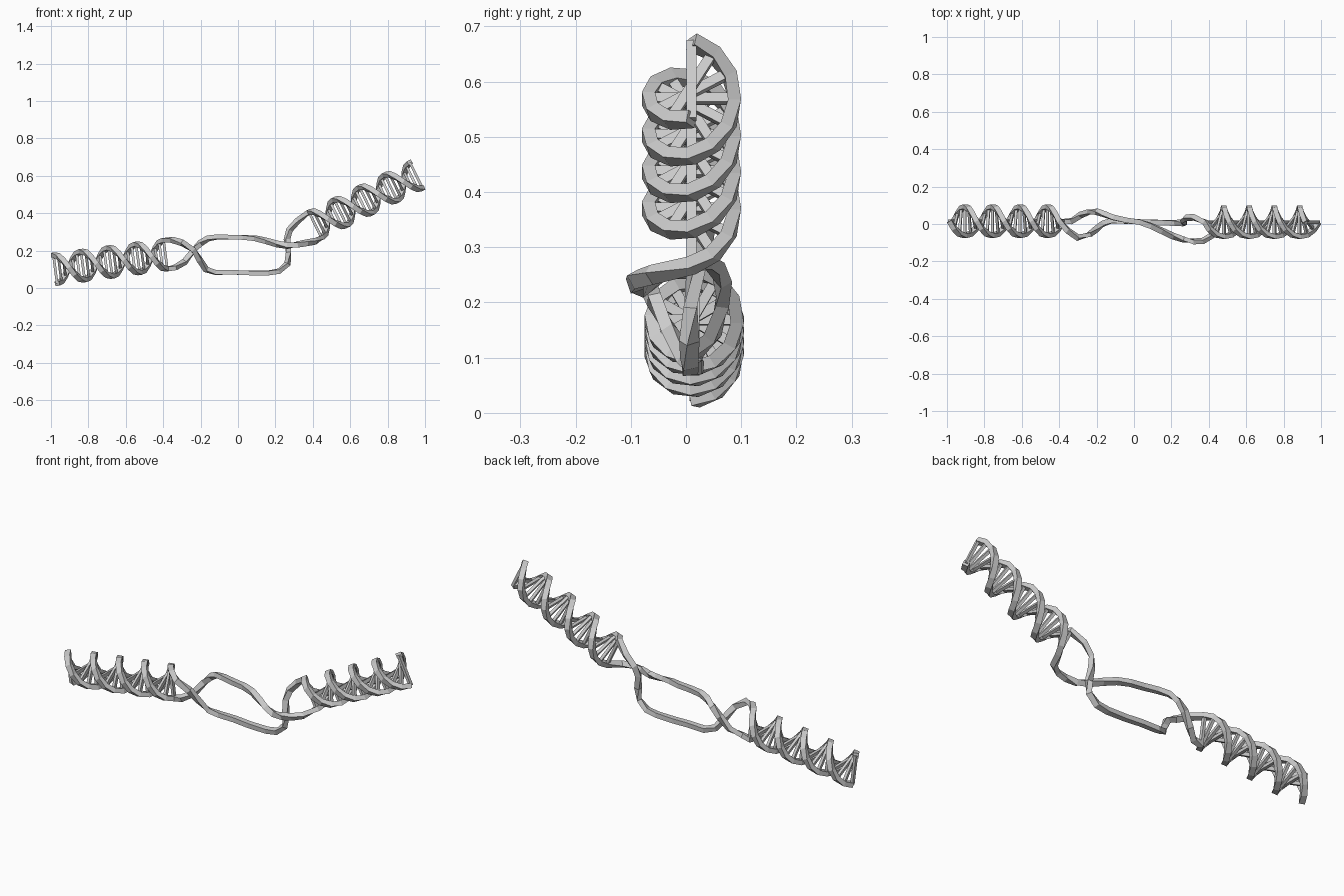
import bpy, bmesh, math
from mathutils import Vector

if "Cube" in bpy.data.objects:
    bpy.data.objects.remove(bpy.data.objects["Cube"])

R = 0.078          # radius to strand centre
HALF_TURNS = 4
STEPS = 6          # rungs per half turn


def sweep(bm, path, sides, w, t):
    """Sweep a flat-faced four-sided bar along path; sides give the t direction."""
    rings = []
    for i, p in enumerate(path):
        tan = (path[min(i + 1, len(path) - 1)] - path[max(i - 1, 0)]).normalized()
        n = (sides[i] - tan * sides[i].dot(tan)).normalized()
        b = tan.cross(n)
        rings.append([bm.verts.new(p + n * t * su / 2 + b * w * sv / 2)
                      for su, sv in ((1, 1), (-1, 1), (-1, -1), (1, -1))])
    for r0, r1 in zip(rings, rings[1:]):
        for k in range(4):
            bm.faces.new((r0[k], r0[(k + 1) % 4], r1[(k + 1) % 4], r1[k]))
    bm.faces.new(rings[0][::-1])
    bm.faces.new(rings[-1])


def finish(bm, name):
    bmesh.ops.recalc_face_normals(bm, faces=bm.faces)
    me = bpy.data.meshes.new(name)
    bm.to_mesh(me)
    bm.free()
    bpy.context.collection.objects.link(bpy.data.objects.new(name, me))


def helix(start, end):
    """Two opposite right-handed helices around the axis start-end."""
    start, end = Vector(start), Vector(end)
    y = Vector((0, 1, 0))
    up = (end - start).normalized().cross(y)
    a, b = [], []
    n = HALF_TURNS * STEPS
    for i in range(n + 1):
        th = math.pi / 2 + math.pi * i / STEPS
        c = start.lerp(end, i / n)
        off = (y * math.cos(th) + up * math.sin(th)) * R
        a.append(c + off)
        b.append(c - off)
    return a, b


left = helix((-0.977, 0.015, 0.100), (-0.388, 0.015, 0.178))
right = helix((0.413, 0.010, 0.337), (0.953, 0.010, 0.602))

# Unzipped middle: paired points of both strands
mid_a = [(-.355, -.035, .258), (-.30, -.073, .242), (-.24, -.058, .205), (-.205, -.03, .15),
         (-.17, .0, .098), (-.12, .018, .083), (-.03, .015, .084), (.06, .01, .08),
         (.16, .007, .08), (.22, .006, .09), (.265, .006, .13), (.27, .008, .19),
         (.262, .018, .26), (.275, .032, .31), (.32, .036, .36)]
mid_b = [(-.335, .015, .11), (-.285, .048, .14), (-.24, .066, .20), (-.20, .066, .24),
         (-.16, .053, .265), (-.11, .035, .273), (-.04, .02, .272), (.03, .01, .27),
         (.09, -.01, .266), (.15, -.037, .252), (.21, -.065, .235), (.265, -.083, .226),
         (.32, -.093, .233), (.37, -.09, .242), (.415, -.062, .25)]
strand_a = left[0] + [Vector(p) for p in mid_a] + right[0]
strand_b = left[1] + [Vector(p) for p in mid_b] + right[1]
outward = [p - q for p, q in zip(strand_a, strand_b)]

# Backbone strands
for name, path in (("backbone_strand_a", strand_a), ("backbone_strand_b", strand_b)):
    bm = bmesh.new()
    sweep(bm, path, outward, 0.028, 0.024)
    finish(bm, name)

# Base-pair rungs of both helices
for name, (a, b) in (("left_rungs", left), ("right_rungs", right)):
    axis = (a[-1] + b[-1] - a[0] - b[0]).normalized()
    bm = bmesh.new()
    for p, q in zip(a, b):
        sweep(bm, [p, q], [axis, axis], 0.018, 0.014)
    finish(bm, name)
